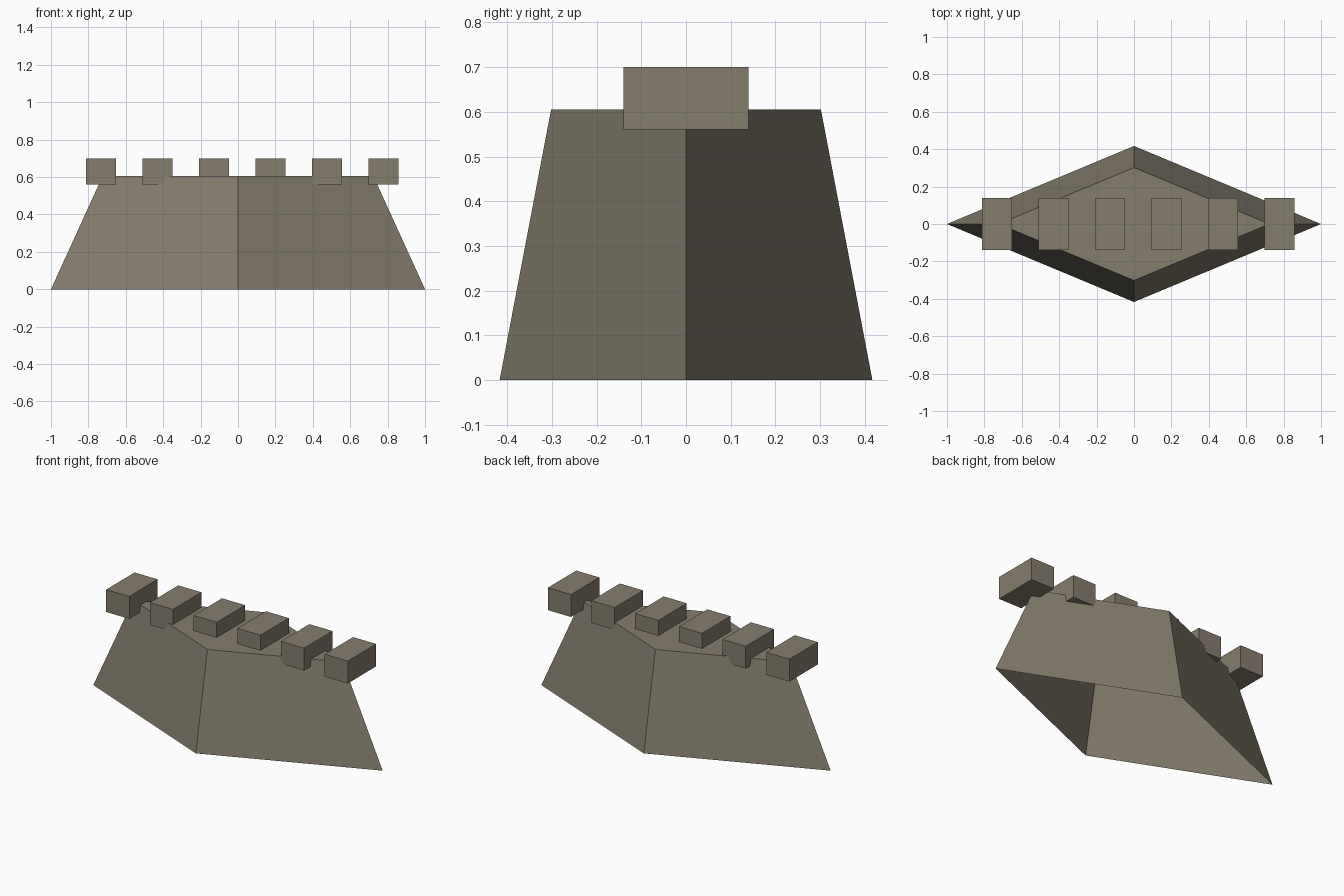
import bpy, bmesh
from mathutils import Matrix

if "Cube" in bpy.data.objects:
    bpy.data.objects.remove(bpy.data.objects["Cube"])

stone = bpy.data.materials.new("weathered_stone")
stone.diffuse_color = (0.235, 0.207, 0.155, 1.0)
stone.use_nodes = True
stone.node_tree.nodes["Principled BSDF"].inputs["Base Color"].default_value = stone.diffuse_color


def add_object(name, bm):
    mesh = bpy.data.meshes.new(name)
    bm.to_mesh(mesh)
    bm.free()
    mesh.materials.append(stone)
    obj = bpy.data.objects.new(name, mesh)
    bpy.context.collection.objects.link(obj)
    return obj


# Tapered diamond-plan wall, closed on top and open underneath
HEIGHT, HALF_DEPTH, TAPER = 0.605, 0.417, 0.724
bm = bmesh.new()
rings = []
for scale, z in ((1.0, 0.0), (TAPER, HEIGHT)):
    corners = ((1, 0), (0, HALF_DEPTH), (-1, 0), (0, -HALF_DEPTH))
    rings.append([bm.verts.new((x * scale, y * scale, z)) for x, y in corners])
low, high = rings
for i in range(4):
    j = (i + 1) % 4
    bm.faces.new((low[i], low[j], high[j], high[i]))
bm.faces.new(high)
add_object("wall_body", bm)

# Row of six battlement blocks, set slightly into the top
for i in range(6):
    bm = bmesh.new()
    centre = Matrix.Translation((-0.733 + 0.302 * i, 0, 0.63))
    bmesh.ops.create_cube(bm, size=1, matrix=centre @ Matrix.Diagonal((0.16, 0.28, 0.14, 1)))
    add_object(f"battlement_{i + 1}", bm)
